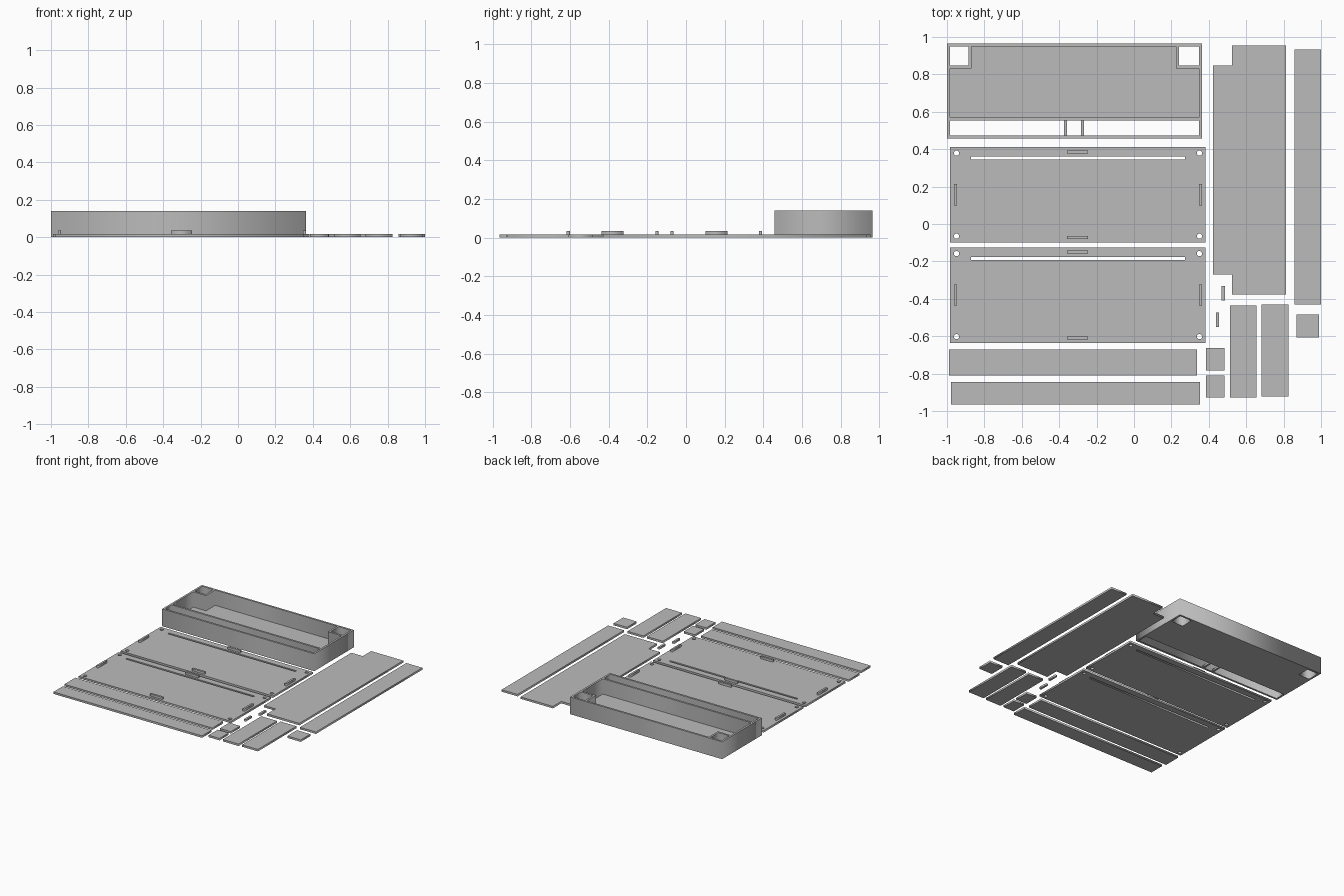
import bpy
import math

if "Cube" in bpy.data.objects:
    bpy.data.objects.remove(bpy.data.objects["Cube"], do_unlink=True)

SHEET = 0.016   # sheet thickness
WALL = 0.016    # tray wall thickness
TALL = 0.14     # tray height
TAB = 0.035     # top of the raised tabs

grey = bpy.data.materials.new("plain grey")
grey.use_nodes = True
grey.diffuse_color = (0.5, 0.5, 0.5, 1)
grey.node_tree.nodes["Principled BSDF"].inputs["Base Color"].default_value = (0.5, 0.5, 0.5, 1)


def rect(x0, x1, y0, y1):
    return [(x0, y0), (x1, y0), (x1, y1), (x0, y1)]


def circle(cx, cy, r, n=24):
    return [(cx + r * math.cos(2 * math.pi * i / n),
             cy + r * math.sin(2 * math.pi * i / n)) for i in range(n)]


def plate(name, outline, holes=(), z0=0.0, z1=SHEET):
    """Extrude a flat outline with holes from z0 to z1 as a mesh."""
    curve = bpy.data.curves.new(name + "_profile", "CURVE")
    curve.dimensions = "2D"
    curve.fill_mode = "BOTH"
    curve.extrude = (z1 - z0) / 2
    for loop in [outline, *holes]:
        spline = curve.splines.new("POLY")
        spline.points.add(len(loop) - 1)
        for point, (x, y) in zip(spline.points, loop):
            point.co = (x, y, 0, 1)
        spline.use_cyclic_u = True
    helper = bpy.data.objects.new(name + "_helper", curve)
    bpy.context.collection.objects.link(helper)
    graph = bpy.context.evaluated_depsgraph_get()
    mesh = bpy.data.meshes.new_from_object(helper.evaluated_get(graph))
    bpy.data.objects.remove(helper, do_unlink=True)
    mesh.name = name
    mesh.materials.clear()
    mesh.materials.append(grey)
    obj = bpy.data.objects.new(name, mesh)
    obj.location.z = (z0 + z1) / 2
    bpy.context.collection.objects.link(obj)
    return obj


# Tray: outer wall, two corner wells, a main cavity and an open front channel
left, right, front, back = -1.0, 0.364, 0.457, 0.965
il, ir, jf, jb = left + WALL, right - WALL, front + WALL, back - WALL
well_l, well_r, well_f = -0.885, 0.24, 0.848
divider = 0.553
cavity = [(il, divider + WALL), (ir, divider + WALL),
          (ir, well_f - WALL), (well_r - WALL, well_f - WALL),
          (well_r - WALL, jb), (well_l + WALL, jb),
          (well_l + WALL, well_f - WALL), (il, well_f - WALL)]
plate("tray_walls", rect(left, right, front, back),
      [cavity, rect(il, well_l, well_f, jb), rect(well_r, ir, well_f, jb),
       rect(il, ir, jf, divider)], 0, TALL)
plate("tray_floor", cavity)
for side, x in (("left", -0.275), ("right", -0.366)):
    plate("channel_rib_" + side, rect(x - WALL / 2, x + WALL / 2, jf, divider))

# Two matching cover panels with a slot, corner holes and raised tabs
for name, top in (("rear", 0.412), ("front", -0.125)):
    bottom = top - 0.51
    holes = [circle(x, y, 0.014) for x in (-0.949, 0.35)
             for y in (top - 0.033, bottom + 0.033)]
    slot = rect(-0.872, 0.273, top - 0.067, top - 0.051)
    plate(name + "_panel", rect(-0.984, 0.382, bottom, top), holes + [slot])
    for end, y in (("back", top - 0.026), ("front", bottom + 0.026)):
        plate(f"{name}_panel_{end}_tab",
              rect(-0.358, -0.246, y - 0.008, y + 0.008), z0=SHEET, z1=TAB)
    mid = (top + bottom) / 2
    for end, x in (("right", -0.955), ("left", 0.356)):
        plate(f"{name}_panel_{end}_tab",
              rect(x - 0.008, x + 0.008, mid - 0.057, mid + 0.057), z0=SHEET, z1=TAB)

# Large sheet with two notched corners
plate("notched_sheet", [(0.423, -0.27), (0.525, -0.27), (0.525, -0.377), (0.814, -0.377),
                        (0.814, 0.955), (0.525, 0.955), (0.525, 0.848), (0.423, 0.848)])

# Loose rectangular pieces
pieces = {
    "side_strip": (0.857, 1.0, -0.43, 0.933),
    "square_sheet": (0.868, 0.988, -0.607, -0.484),
    "short_strip_right": (0.514, 0.655, -0.928, -0.436),
    "short_strip_left": (0.683, 0.825, -0.923, -0.43),
    "small_sheet_back": (0.386, 0.484, -0.783, -0.663),
    "small_sheet_front": (0.386, 0.484, -0.928, -0.81),
    "pin_back": (0.469, 0.486, -0.409, -0.332),
    "pin_front": (0.438, 0.455, -0.551, -0.473),
    "long_strip_back": (-0.99, 0.337, -0.81, -0.671),
    "long_strip_front": (-0.979, 0.353, -0.965, -0.845),
}
for name, bounds in pieces.items():
    plate(name, rect(*bounds))
